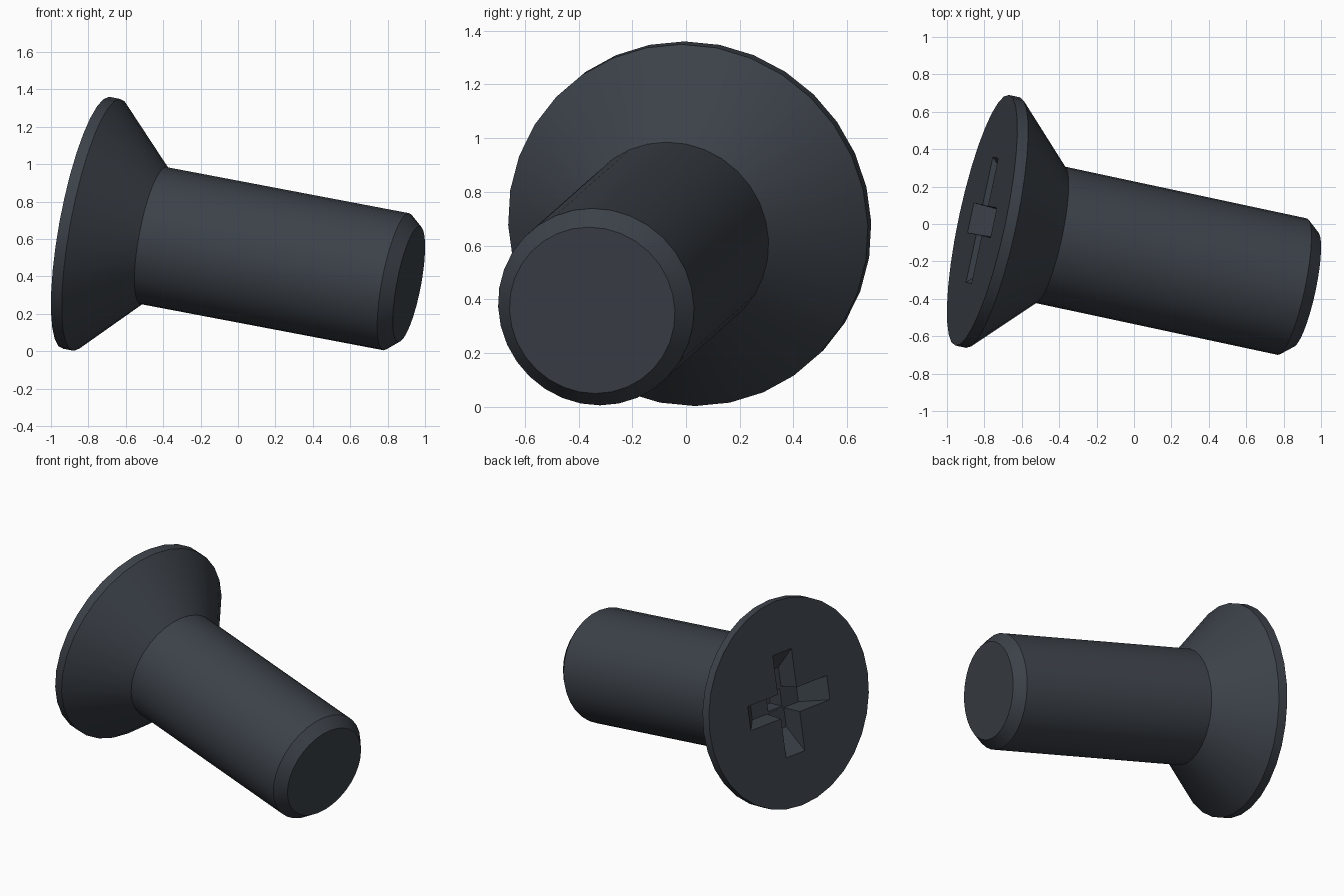
import bpy, bmesh, math
from mathutils import Matrix, Vector

old = bpy.data.objects.get("Cube")
if old:
    bpy.data.objects.remove(old, do_unlink=True)

SIDES = 32
HEAD_CENTRE = Vector((-0.812, 0.02, 0.687))

# Tilted frame: local z runs from the head to the tip, local x points up
axis = Vector((1, -0.214, -0.19)).normalized()
up = (Vector((0, 0, 1)) - axis * axis.z).normalized()
side = axis.cross(up)
frame = Matrix.Translation(HEAD_CENTRE) @ Matrix((up, side, axis)).transposed().to_4x4()

steel = bpy.data.materials.new("dark slate steel")
steel.use_nodes = True
colour = (0.045, 0.054, 0.067, 1)
steel.diffuse_color = colour
steel.node_tree.nodes["Principled BSDF"].inputs["Base Color"].default_value = colour


def loft(name, rings):
    """Join matching rings of points with quads and cap both ends."""
    bm = bmesh.new()
    loops = [[bm.verts.new(p) for p in ring] for ring in rings]
    for a, b in zip(loops, loops[1:]):
        for i in range(len(a)):
            j = (i + 1) % len(a)
            bm.faces.new((a[i], a[j], b[j], b[i]))
    bm.faces.new(loops[0])
    bm.faces.new(loops[-1])
    bmesh.ops.recalc_face_normals(bm, faces=bm.faces)
    mesh = bpy.data.meshes.new(name)
    bm.to_mesh(mesh)
    bm.free()
    mesh.materials.append(steel)
    obj = bpy.data.objects.new(name, mesh)
    obj.matrix_world = frame
    bpy.context.collection.objects.link(obj)
    return obj


def circle(radius, z):
    steps = [2 * math.pi * i / SIDES for i in range(SIDES)]
    return [(radius * math.cos(a), radius * math.sin(a), z) for a in steps]


def rectangle(hx, hy, z):
    return [(-hx, -hy, z), (hx, -hy, z), (hx, hy, z), (-hx, hy, z)]


# Countersunk head, shaft and chamfered tip as one turned profile
profile = [(0.685, 0), (0.685, 0.06), (0.373, 0.375), (0.373, 1.725), (0.315, 1.795)]
screw = loft("countersunk_screw", [circle(r, z) for r, z in profile])

# Cross recess: two arms with sloping ends and a deeper tapered centre
cutters = [
    loft("recess_arm_upright", [rectangle(0.343, 0.081, -0.05), rectangle(0.343, 0.081, 0),
                                rectangle(0.2, 0.072, 0.14)]),
    loft("recess_arm_level", [rectangle(0.081, 0.343, -0.06), rectangle(0.081, 0.343, 0),
                              rectangle(0.072, 0.2, 0.141)]),
    loft("recess_centre", [rectangle(0.076, 0.076, -0.04), rectangle(0.05, 0.05, 0.24)]),
]
for cutter in cutters:
    cutter.hide_render = True
    cut = screw.modifiers.new(cutter.name, "BOOLEAN")
    cut.operation = "DIFFERENCE"
    cut.solver = "EXACT"
    cut.object = cutter

# Bake the recess and remove the cutters
bpy.context.view_layer.update()
graph = bpy.context.evaluated_depsgraph_get()
baked = bpy.data.meshes.new_from_object(screw.evaluated_get(graph))
screw.modifiers.clear()
screw.data = baked
for cutter in cutters:
    bpy.data.objects.remove(cutter, do_unlink=True)

# Smooth the turned walls and keep the rims crisp
bpy.ops.object.select_all(action="DESELECT")
screw.select_set(True)
bpy.context.view_layer.objects.active = screw
bpy.ops.object.shade_smooth_by_angle(angle=math.radians(30))
